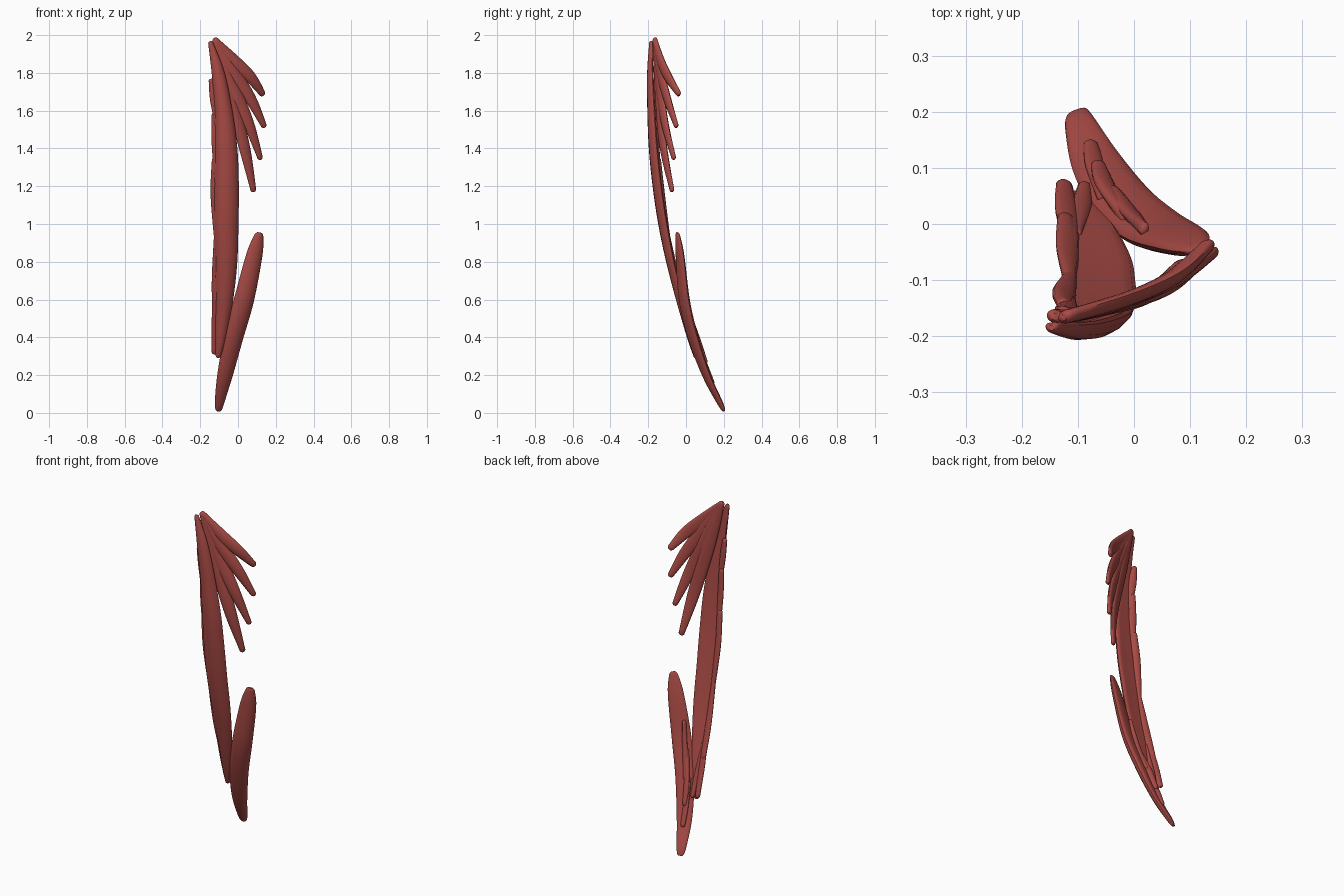
import bpy, bmesh, math
from mathutils import Vector

cube = bpy.data.objects.get("Cube")
if cube:
    bpy.data.objects.remove(cube)

red = bpy.data.materials.new("muscle red")
red.use_nodes = True
red.diffuse_color = (0.4, 0.07, 0.06, 1)
red.node_tree.nodes["Principled BSDF"].inputs["Base Color"].default_value = red.diffuse_color

SIDES, STEPS = 14, 6


def spline(stations):
    """Smoothly resample (x, y, z, half width, half thickness) stations."""
    p = [Vector(s) for s in stations]
    p = [p[0]] + p + [p[-1]]
    out = []
    for a, b, c, d in zip(p, p[1:], p[2:], p[3:]):
        for k in range(STEPS):
            t = k / STEPS
            out.append(b + (c - a) * (t / 2)
                       + (a * 2 - b * 5 + c * 4 - d) * (t * t / 2)
                       + (b * 3 - a - c * 3 + d) * (t ** 3 / 2))
    return out + [p[-1]]


def strand(name, stations, angle=0, bow=0):
    """Loft a flattened, slightly bowed section along a curve and round its ends."""
    pts = spline(stations)
    first = Vector(pts[0][:3]) - Vector(pts[1][:3])
    last = Vector(pts[-1][:3]) - Vector(pts[-2][:3])

    def cap(end, direction, reach, size):
        c = Vector(end[:3]) + direction.normalized() * end[3] * reach
        return Vector((*c, end[3] * size, end[4] * size))

    pts = [cap(pts[0], first, 0.6, 0.5), cap(pts[0], first, 0.35, 0.8)] + pts
    pts += [cap(pts[-1], last, 0.35, 0.8), cap(pts[-1], last, 0.6, 0.5)]
    outward = Vector((math.sin(math.radians(angle)), -math.cos(math.radians(angle)), 0))
    bm = bmesh.new()
    rings = []
    for i, p in enumerate(pts):
        ahead, behind = pts[min(i + 1, len(pts) - 1)], pts[max(i - 1, 0)]
        tangent = (Vector(ahead[:3]) - Vector(behind[:3])).normalized()
        across = tangent.cross(outward).normalized()
        normal = across.cross(tangent)
        ring = []
        for k in range(SIDES):
            a = math.tau * k / SIDES
            depth = math.sin(a) * p[4] - bow * p[3] * math.cos(a) ** 2
            ring.append(bm.verts.new(Vector(p[:3]) + across * math.cos(a) * p[3] + normal * depth))
        rings.append(ring)
    for r, s in zip(rings, rings[1:]):
        for k in range(SIDES):
            n = (k + 1) % SIDES
            bm.faces.new((r[k], r[n], s[n], s[k]))
    bm.faces.new(rings[0])
    bm.faces.new(rings[-1])
    bmesh.ops.recalc_face_normals(bm, faces=bm.faces)
    mesh = bpy.data.meshes.new(name)
    bm.to_mesh(mesh)
    bm.free()
    mesh.materials.append(red)
    for f in mesh.polygons:
        f.use_smooth = True
    obj = bpy.data.objects.new(name, mesh)
    bpy.context.collection.objects.link(obj)
    bpy.context.view_layer.objects.active = obj
    obj.select_set(True)
    bpy.ops.object.shade_smooth_by_angle(angle=math.radians(45))
    obj.select_set(False)


# Long front band
band = [(-.145, -.185, 1.96, .013, .01), (-.105, -.19, 1.8, .034, .016),
        (-.075, -.185, 1.6, .046, .02), (-.06, -.175, 1.4, .058, .022),
        (-.058, -.155, 1.2, .064, .022), (-.06, -.125, 1, .064, .022),
        (-.06, -.085, .8, .058, .02), (-.07, -.035, .6, .046, .018),
        (-.09, .02, .4, .03, .015), (-.105, .05, .3, .014, .01)]
strand("long_band", band, 5, .25)

# Fan of four fingers sharing one origin
root = (-.12, -.165, 1.975, .016, .012)
fan = [[(-.015, -.135, 1.86, .034, .013), (.07, -.095, 1.775, .032, .014), (.13, -.04, 1.69, .018, .012)],
       [(-.025, -.14, 1.81, .036, .013), (.07, -.1, 1.66, .032, .014), (.138, -.052, 1.52, .016, .011)],
       [(-.04, -.145, 1.76, .038, .013), (.055, -.115, 1.54, .032, .014), (.118, -.065, 1.35, .015, .011)],
       [(-.055, -.15, 1.74, .034, .013), (.03, -.125, 1.43, .034, .014), (.082, -.075, 1.18, .016, .011)]]
for i, path in enumerate(fan):
    strand(f"fan_finger_{i + 1}", [root] + path, 27, .1)

# Lower blade
blade = [(.112, -.045, .94, .025, .01), (.09, -.035, .84, .045, .018),
         (.035, -.012, .6, .056, .024), (-.02, .035, .4, .054, .024),
         (-.066, .105, .2, .044, .018), (-.095, .175, .06, .028, .014),
         (-.1, .195, .02, .02, .009)]
strand("lower_blade", blade, 20, .15)


# Short slips along the outer edge of a host, free at the first height given
def slip(name, host, free, hidden, width, out, back):
    heights = [free, free * .6 + hidden * .4, hidden]
    path = []
    for z, w, o in zip(heights, (.7, 1, .4), (1, .8, .2)):
        p = min(spline(host), key=lambda q: abs(q[2] - z))
        path.append((p[0] - p[3] - out * o + width * .6, p[1] + back * (.5 + o / 2), z, width * w, .012))
    strand(name, path, -20)


for i, (free, hidden) in enumerate([(1.76, 1.5), (1.58, 1.2), (1.34, .85), (.53, 1), (.32, .75)]):
    slip(f"band_slip_{i + 1}", band, free, hidden, .022, .018, .025)
slip("band_end_slip", band, .31, .6, .018, -.02, .018)
for i, (free, hidden) in enumerate([(.16, .4), (.27, .55), (.4, .7)]):
    slip(f"blade_slip_{i + 1}", blade, free, hidden, .02, -.025, .022)
